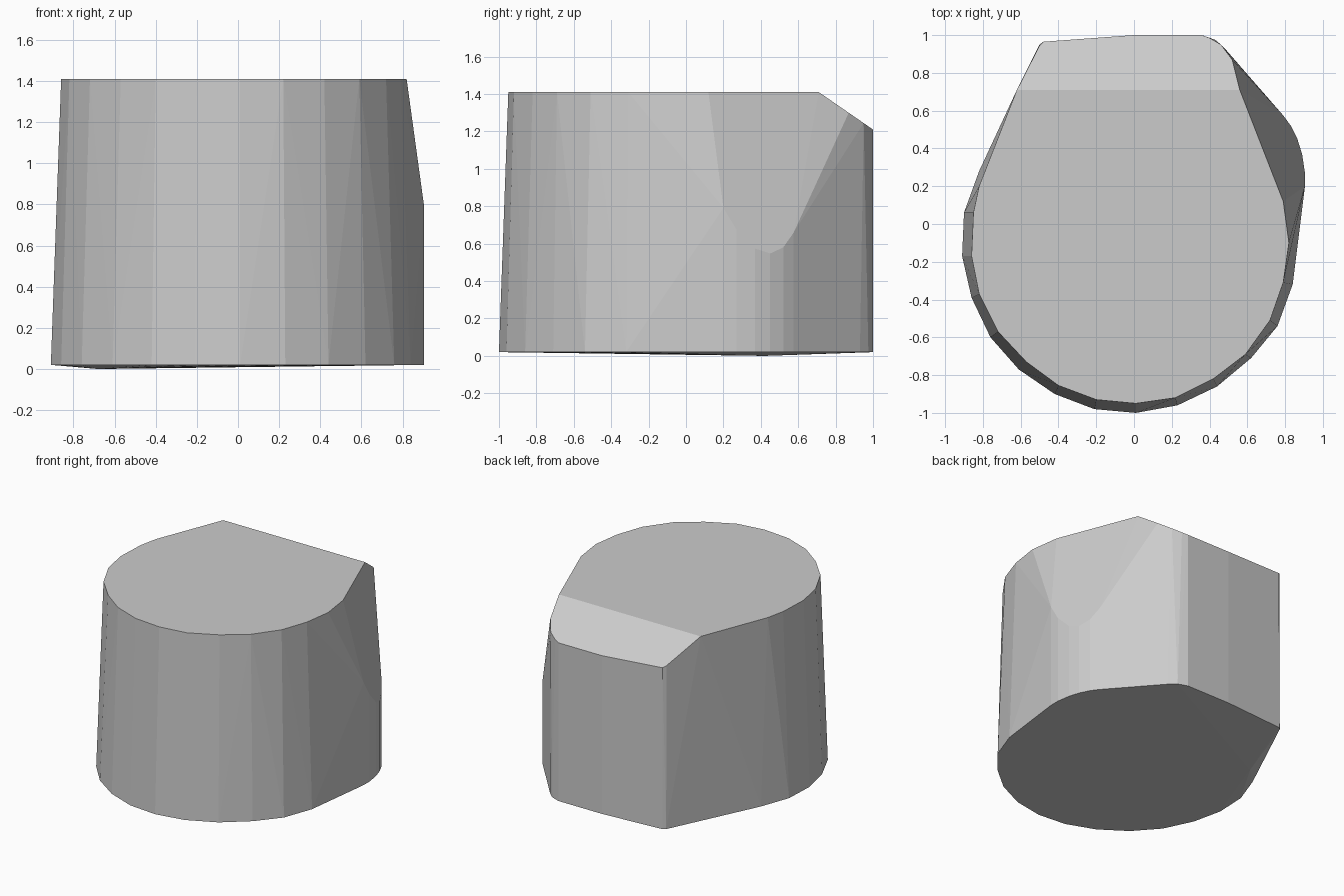
import bpy, bmesh

if "Cube" in bpy.data.objects:
    bpy.data.objects.remove(bpy.data.objects["Cube"])

# Base outline on the floor: rounded front, flat back
base = [(-.91, -.17), (-.86, -.39), (-.76, -.6), (-.61, -.77), (-.42, -.9),
        (-.21, -.98), (.01, -1), (.23, -.96), (.44, -.86), (.62, -.71),
        (.76, -.54), (.84, -.32), (-.9, .06), (-.82, .28),
        (-.5, .95), (-.48, .965), (0, 1), (.36, 1), (.43, .975), (.48, .93)]

# Top outline: slightly tapered, ending at the back chamfer
top = [(-.86, -.17), (-.82, -.37), (-.72, -.57), (-.57, -.73), (-.4, -.855),
       (-.2, -.93), (.01, -.95), (.22, -.92), (.42, -.82), (.59, -.69),
       (.72, -.51), (.79, -.31), (.82, -.1), (.79, .12),
       (.56, .71), (-.62, .71), (-.82, .2), (-.85, .06)]

# Lower edge of the back chamfer
chamfer = [(-.5, .945), (-.48, .965), (0, 1), (.36, 1), (.4, .985), (.46, .95), (.52, .87)]

# Bulging right wall, cut off by a sloping face
bulge = [(.905, .2), (.905, .27), (.89, .37), (.865, .45), (.83, .52), (.79, .575)]


def slope_height(x, y):
    return 1.41 - (.93 * x + .363 * y - .778) / .22


points = [(x, y, .02) for x, y in base + bulge]
points += [(x, y, 1.41) for x, y in top]
points += [(x, y, 1.41 - (y - .71) * .69) for x, y in chamfer]
points += [(x, y, slope_height(x, y)) for x, y in bulge]
points.append((-.68, .42, 0))  # lowest point of the underside

# Faceted solid wrapped around the outlines
bm = bmesh.new()
for p in points:
    bm.verts.new(p)
hull = bmesh.ops.convex_hull(bm, input=bm.verts)
loose = {g for g in hull["geom_interior"] + hull["geom_unused"]
         if isinstance(g, bmesh.types.BMVert)}
bmesh.ops.delete(bm, geom=list(loose), context='VERTS')
bmesh.ops.recalc_face_normals(bm, faces=bm.faces)
mesh = bpy.data.meshes.new("chamfered_block")
bm.to_mesh(mesh)
bm.free()
block = bpy.data.objects.new("chamfered_block", mesh)
bpy.context.collection.objects.link(block)
